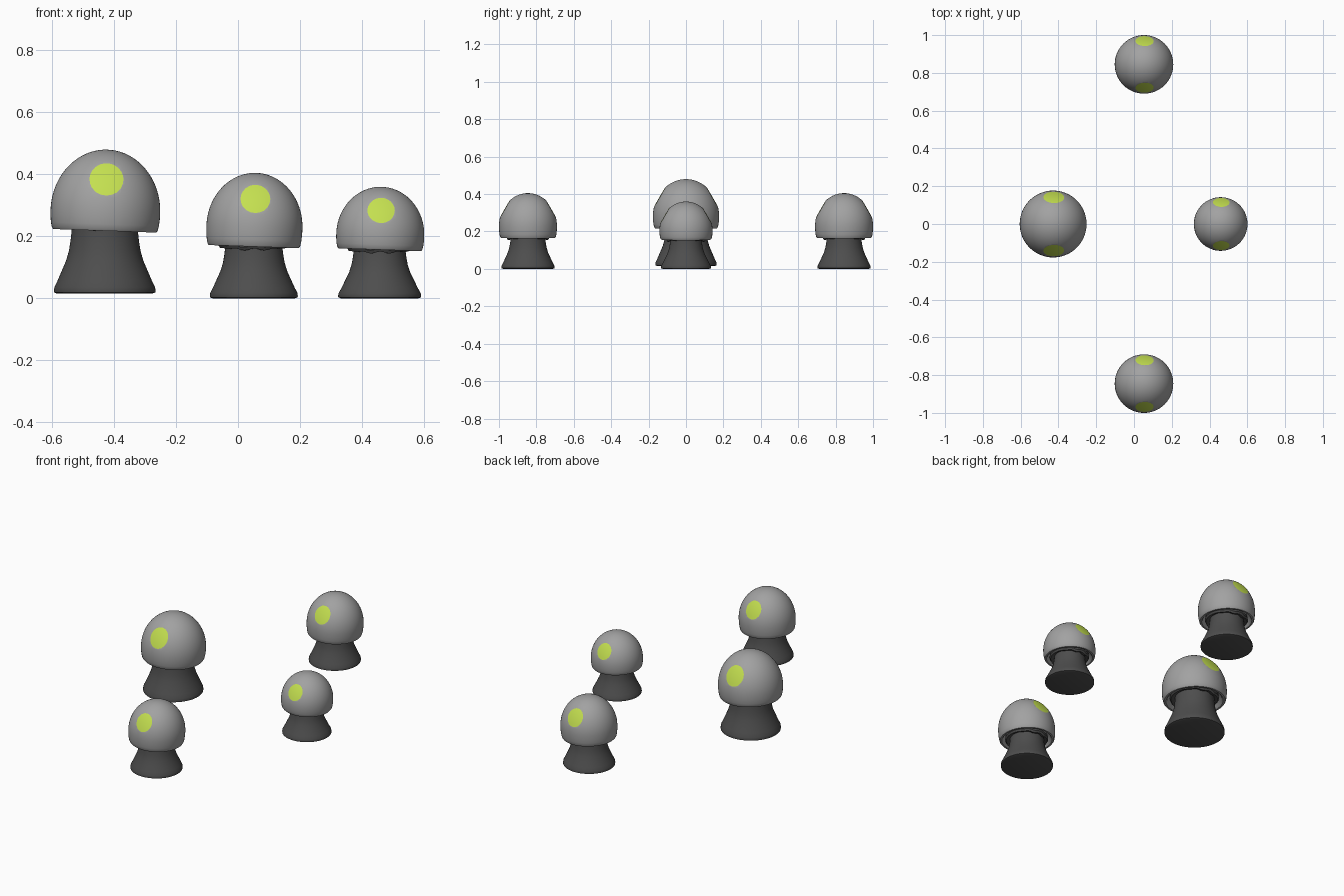
import bpy, bmesh
from math import sin, cos, pi, radians, sqrt
from mathutils import Vector, Matrix

cube = bpy.data.objects.get("Cube")
if cube:
    bpy.data.objects.remove(cube)


def make_material(name, rgb):
    m = bpy.data.materials.new(name)
    m.use_nodes = True
    m.diffuse_color = (*rgb, 1)
    m.node_tree.nodes["Principled BSDF"].inputs["Base Color"].default_value = (*rgb, 1)
    return m


CAP = make_material("cap grey", (0.36, 0.36, 0.36))
STEM = make_material("stem charcoal", (0.075, 0.075, 0.075))
SPOT = make_material("spot lime", (0.55, 0.74, 0.08))


def lathe(profile, steps=64, wave=None):
    """Revolve (radius, height) points; end points on the axis close the shape."""
    bm = bmesh.new()
    rings = []
    for r, z in profile:
        count = steps if r > 0 else 1
        ring = []
        for i in range(count):
            a = 2 * pi * i / steps
            dz = wave(a, r) if wave else 0
            ring.append(bm.verts.new((r * cos(a), r * sin(a), z + dz)))
        rings.append(ring)
    for lo, hi in zip(rings, rings[1:]):
        for i in range(steps):
            j = (i + 1) % steps
            corners = [lo[i % len(lo)], lo[j % len(lo)], hi[j % len(hi)], hi[i % len(hi)]]
            bm.faces.new(list(dict.fromkeys(corners)))
    bmesh.ops.recalc_face_normals(bm, faces=bm.faces)
    return bm


def finish(bm, name, location, materials):
    mesh = bpy.data.meshes.new(name)
    bm.to_mesh(mesh)
    bm.free()
    for m in materials:
        mesh.materials.append(m)
    ob = bpy.data.objects.new(name, mesh)
    bpy.context.collection.objects.link(ob)
    ob.location = location
    bpy.ops.object.select_all(action="DESELECT")
    ob.select_set(True)
    bpy.context.view_layer.objects.active = ob
    bpy.ops.object.shade_smooth_by_angle(angle=radians(35))
    return ob


def make_cap(name, loc, radius, dome, skirt):
    # Dome, short skirt, rolled rim and hollow underside, around the widest ring
    pts = [(radius * cos(t), dome * sin(t)) for t in (pi / 2 * i / 20 for i in range(20))]
    pts = [(0, dome)] + pts[::-1]
    pts += [(radius * f, -skirt * g) for f, g in (
        (0.998, 0.3), (0.985, 0.65), (0.965, 0.9), (0.94, 1), (0.88, 1),
        (0.84, 0.9), (0.8, 0.6), (0.7, 0.4))]
    pts.append((0, -skirt * 0.3))
    bm = lathe(pts)
    # Flat round spots sliced into the front and back of the dome
    for side in (-1, 1):
        n = Vector((0, side * cos(radians(30)), sin(radians(30))))
        reach = sqrt((radius * n.y) ** 2 + (dome * n.z) ** 2)
        cut = bmesh.ops.bisect_plane(
            bm, geom=bm.verts[:] + bm.edges[:] + bm.faces[:],
            plane_co=n * reach * 0.95, plane_no=n, clear_outer=True)
        rim = [e for e in cut["geom_cut"] if isinstance(e, bmesh.types.BMEdge)]
        disc = bmesh.ops.contextual_create(bm, geom=rim)["faces"]
        for f in disc:
            f.material_index = 1
    bmesh.ops.recalc_face_normals(bm, faces=bm.faces)
    bmesh.ops.rotate(bm, verts=bm.verts, matrix=Matrix.Rotation(radians(2), 3, "Y"))
    finish(bm, name + "_cap", loc, [CAP, SPOT])


def make_stem(name, loc, base, neck, height):
    # Flared foot narrowing to a straight neck
    flare = ((0.02, 0.99), (0.05, 1), (0.1, 0.97), (0.2, 0.79), (0.35, 0.55),
             (0.5, 0.31), (0.65, 0.15), (0.8, 0.06), (0.92, 0.01), (1.15, 0))
    pts = [(0, 0), (base * 0.93, 0)]
    pts += [(neck + (base - neck) * k, height * h) for h, k in flare]
    pts.append((0, height * 1.15))
    finish(lathe(pts), name + "_stem", loc, [STEM])


def make_frill(name, loc, radius, neck):
    # Scalloped collar hanging under the cap, lowest at front and back
    def wave(a, r):
        return -0.009 * sin(a) ** 2 * (0.6 + 0.4 * cos(10 * a))
    pts = [(neck * 0.9, 0.025), (radius, 0.025), (radius * 1.02, 0.01),
           (radius * 0.97, 0), (radius * 0.9, 0), (neck * 0.9, 0.012)]
    finish(lathe(pts, wave=wave), name + "_frill", loc, [STEM])


# name, x, y, foot z, cap radius, widest z, dome, skirt, foot radius, neck radius
MUSHROOMS = (
    ("large", -0.428, 0, 0.015, 0.177, 0.28, 0.2, 0.062, 0.164, 0.107),
    ("front", 0.053, -0.845, 0, 0.155, 0.23, 0.175, 0.063, 0.142, 0.092),
    ("back", 0.053, 0.845, 0, 0.155, 0.23, 0.175, 0.063, 0.142, 0.092),
    ("small", 0.459, 0, 0, 0.142, 0.205, 0.155, 0.048, 0.134, 0.083),
)
for name, x, y, foot, radius, mid, dome, skirt, base, neck in MUSHROOMS:
    rim = mid - skirt
    make_cap(name, (x, y, mid), radius, dome, skirt)
    make_stem(name, (x - 0.002, y, foot), base, neck, rim + 0.01 - foot)
    lift = 0.012 if name == "large" else 0
    make_frill(name, (x, y, rim - 0.004 + lift), radius * 0.74, neck)
